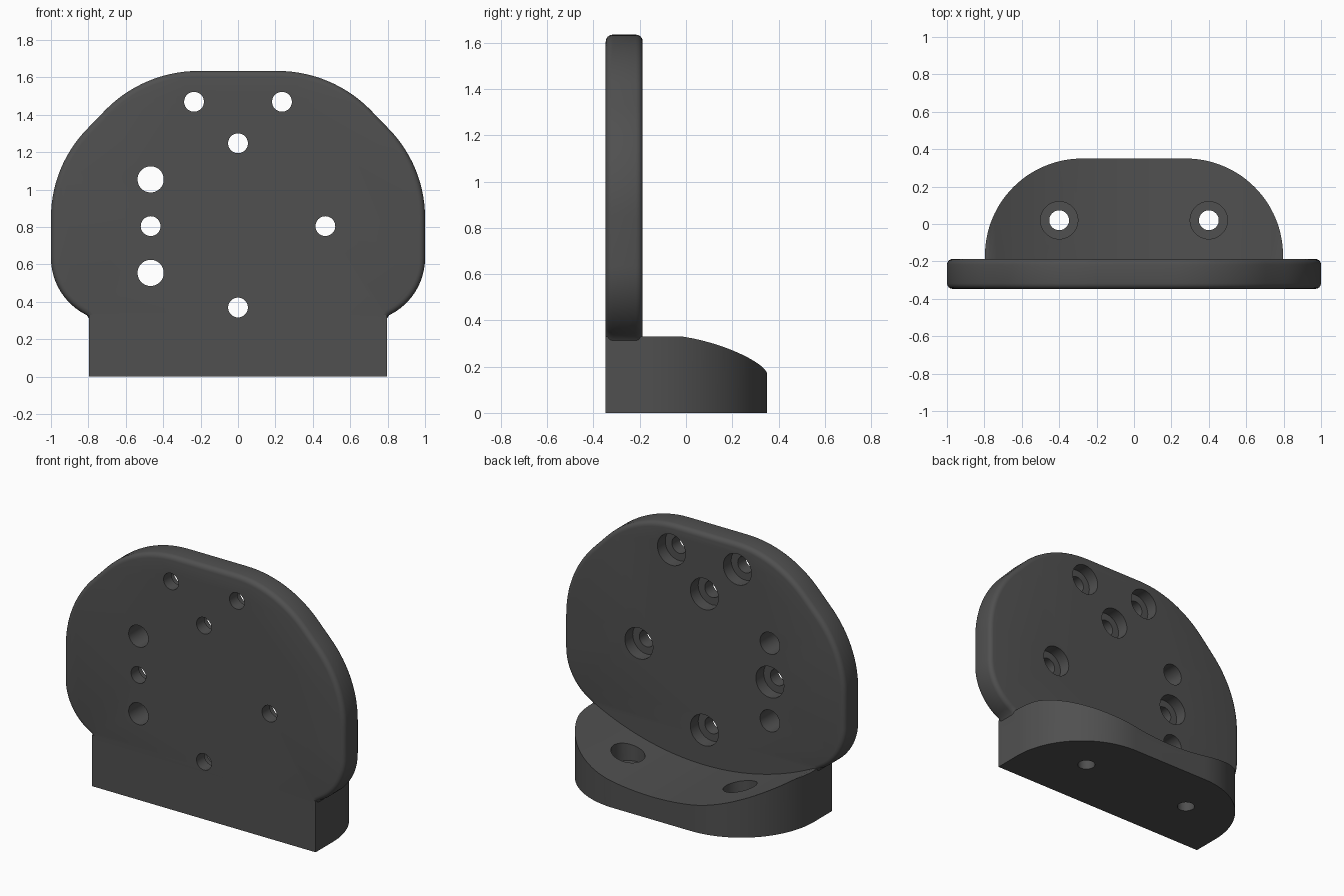
import bpy, bmesh, math
from mathutils import Matrix

if "Cube" in bpy.data.objects:
    bpy.data.objects.remove(bpy.data.objects["Cube"])

FRONT, BACK, REAR = -0.347, -0.187, 0.35   # plate front, plate back, rear of base

grey = bpy.data.materials.new("dark grey")
grey.diffuse_color = (0.08, 0.08, 0.08, 1)
grey.use_nodes = True
grey.node_tree.nodes["Principled BSDF"].inputs["Base Color"].default_value = grey.diffuse_color


def arc(cx, cy, r, a0, a1, n):
    """Points on a circular arc, angles in degrees."""
    return [(cx + r * math.cos(math.radians(a0 + (a1 - a0) * i / n)),
             cy + r * math.sin(math.radians(a0 + (a1 - a0) * i / n))) for i in range(n + 1)]


def mirrored(half):
    """Close a right-hand outline with its mirror image."""
    return half + [(-x, y) for x, y in reversed(half)]


def prism(name, pts, place, lo, hi, bevel=0):
    """Extrude a 2D outline between two levels, optionally rounding its rims."""
    bm = bmesh.new()
    low = bm.faces.new([bm.verts.new(place(u, v, lo)) for u, v in pts])
    high = bm.faces.new([bm.verts.new(place(u, v, hi)) for u, v in reversed(pts)])
    bm.verts.ensure_lookup_table()
    n = len(pts)
    a, b = list(bm.verts)[:n], list(bm.verts)[n:][::-1]
    for i in range(n):
        j = (i + 1) % n
        bm.faces.new((a[j], a[i], b[i], b[j]))
    bmesh.ops.recalc_face_normals(bm, faces=bm.faces)
    if bevel:
        rims = list(low.edges) + list(high.edges)
        bmesh.ops.bevel(bm, geom=rims, offset=bevel, segments=4, profile=0.5, affect='EDGES')
    return finish(name, bm)


def finish(name, bm):
    me = bpy.data.meshes.new(name)
    bm.to_mesh(me)
    bm.free()
    ob = bpy.data.objects.new(name, me)
    bpy.context.collection.objects.link(ob)
    me.materials.append(grey)
    return ob


def drill(name, loc, r, length, along_y):
    """Cylinder cutter centred on loc."""
    bm = bmesh.new()
    m = Matrix.Translation(loc)
    if along_y:
        m = m @ Matrix.Rotation(math.pi / 2, 4, 'X')
    bmesh.ops.create_cone(bm, cap_ends=True, segments=40, radius1=r, radius2=r,
                          depth=length, matrix=m)
    return finish(name, bm)


def boolean(target, tool, op):
    mod = target.modifiers.new(op, 'BOOLEAN')
    mod.object, mod.operation, mod.solver = tool, op, 'EXACT'
    bpy.context.view_layer.objects.active = target
    bpy.ops.object.modifier_apply(modifier=mod.name)
    bpy.data.objects.remove(tool, do_unlink=True)


def upright(u, v, w):
    return (u, w, v)


def flat(u, v, w):
    return (u, v, w)


# Upright plate with rounded shoulders, its foot buried in the base
half = [(0.76, 0.26)]
half += arc(0.66, 0.635, 0.34, -64, 0, 12)
half += arc(0.32, 0.85, 0.68, 0, 45, 14)
half += arc(0.21, 0.935, 0.70, 45, 90, 14)
plate = prism("mounting_plate", mirrored(half), upright, FRONT, BACK, 0.03)

# Base block with large rounded rear corners
half = [(0.797, FRONT)] + arc(0.277, -0.17, 0.52, 0, 90, 28)
base = prism("bracket", mirrored(half), flat, 0, 0.33)

# Shallow cylindrical dish in the top of the base, behind the plate
dish_r, dish_low = 1.72, 0.146
dish = prism("dish_cutter", arc(0, dish_low + dish_r, dish_r, 0, 360, 200), upright, BACK, 1.0)
boolean(base, dish, 'DIFFERENCE')
boolean(base, plate, 'UNION')

# Counterbored screw holes through the plate
for x, z in [(-0.235, 1.47), (0.235, 1.47), (0, 1.248), (-0.467, 0.805), (0.467, 0.805), (0, 0.37)]:
    boolean(base, drill("screw_cutter", (x, -0.27, z), 0.053, 0.5, True), 'DIFFERENCE')
    boolean(base, drill("counterbore_cutter", (x, BACK + 0.02, z), 0.1, 0.2, True), 'DIFFERENCE')

# Plain holes through the plate
for z in (0.555, 1.055):
    boolean(base, drill("pin_cutter", (-0.467, -0.27, z), 0.07, 0.5, True), 'DIFFERENCE')

# Counterbored screw holes through the base
for x in (-0.4, 0.4):
    boolean(base, drill("screw_cutter", (x, 0.02, 0.1), 0.053, 0.6, False), 'DIFFERENCE')
    boolean(base, drill("counterbore_cutter", (x, 0.02, 0.30), 0.1, 0.4, False), 'DIFFERENCE')

# Smooth curved faces, keep machined edges sharp
bpy.ops.object.select_all(action='DESELECT')
base.select_set(True)
bpy.context.view_layer.objects.active = base
bpy.ops.object.shade_smooth_by_angle(angle=math.radians(30))
